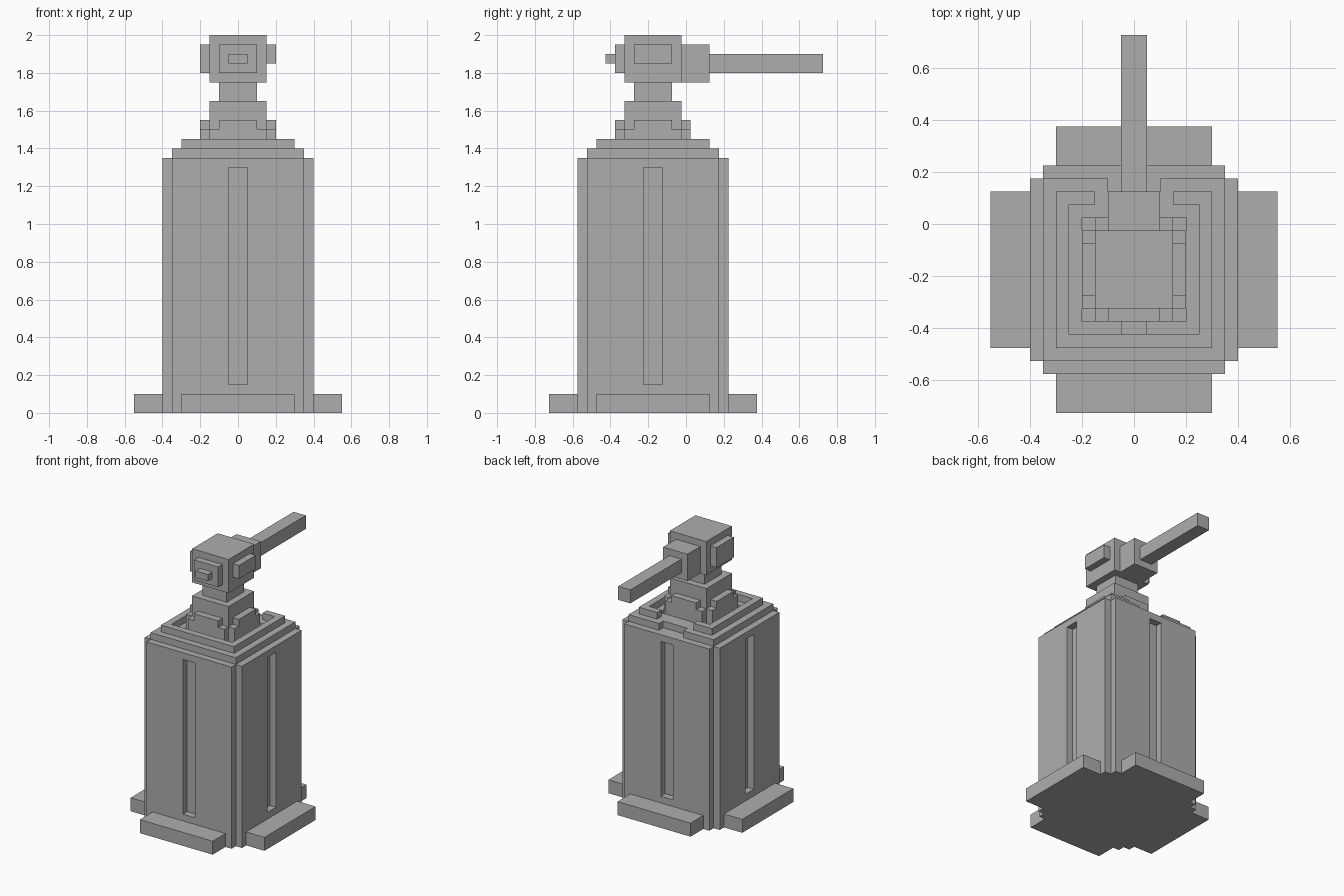
import bpy
import bmesh

cube = bpy.data.objects.get("Cube")
if cube:
    bpy.data.objects.remove(cube, do_unlink=True)

U = 0.05       # size of one block
CY = -0.175    # centre line of the can along y

grey = bpy.data.materials.new("plain_grey")
grey.use_nodes = True
grey.diffuse_color = (0.42, 0.42, 0.42, 1)
grey.node_tree.nodes["Principled BSDF"].inputs["Base Color"].default_value = grey.diffuse_color


def make(name, bm):
    bmesh.ops.recalc_face_normals(bm, faces=bm.faces)
    mesh = bpy.data.meshes.new(name)
    bm.to_mesh(mesh)
    bm.free()
    mesh.materials.append(grey)
    ob = bpy.data.objects.new(name, mesh)
    bpy.context.collection.objects.link(ob)
    return ob


def add_box(bm, x, y, z):
    """Add a box from (low, high) ranges in blocks, y measured from the can's centre."""
    verts = bmesh.ops.create_cube(bm, size=1)["verts"]
    for v in verts:
        v.co = (U * (x[0] if v.co.x < 0 else x[1]),
                CY + U * (y[0] if v.co.y < 0 else y[1]),
                U * (z[0] if v.co.z < 0 else z[1]))


def boxes(name, *parts):
    bm = bmesh.new()
    for part in parts:
        add_box(bm, *part)
    return make(name, bm)


def ring(name, outer, inner, gap, z):
    """Square rim, open across the middle of its back side."""
    return boxes(name,
                 ((-outer, outer), (-outer, -inner), z),
                 ((-outer, -inner), (-inner, inner), z),
                 ((inner, outer), (-inner, inner), z),
                 ((-outer, -gap), (inner, outer), z),
                 ((gap, outer), (inner, outer), z))


# Can body: square outline with notched corners
bm = bmesh.new()
corner = [(8, 7), (7, 7), (7, 8)]
outline = []
for turn in range(4):
    outline += corner
    corner = [(-y, x) for x, y in corner]
face = bm.faces.new([bm.verts.new((x * U, CY + y * U, 0)) for x, y in outline])
top = bmesh.ops.extrude_face_region(bm, geom=[face])["geom"]
for v in top:
    if isinstance(v, bmesh.types.BMVert):
        v.co.z = 27 * U
body = make("can_body", bm)

# Upright grooves cut into the four sides
for low, high in ((-9, -7), (7, 9)):
    for x, y in (((low, high), (-1, 1)), ((-1, 1), (low, high))):
        cutter = boxes("groove_cutter", (x, y, (3, 26)))
        cutter.hide_render = True
        mod = body.modifiers.new("groove", "BOOLEAN")
        mod.operation = "DIFFERENCE"
        mod.solver = "EXACT"
        mod.object = cutter
        bpy.context.view_layer.objects.active = body
        bpy.ops.object.modifier_apply(modifier=mod.name)
        bpy.data.objects.remove(cutter, do_unlink=True)

# Feet around the base
for name, s in (("left", 1), ("right", -1)):
    boxes(name + "_foot", (sorted((8 * s, 11 * s)), (-6, 6), (0, 2)))
for name, s in (("back", 1), ("front", -1)):
    boxes(name + "_foot", ((-6, 6), sorted((8 * s, 11 * s)), (0, 2)))

# Stepped shoulder, notched at the back
ring("shoulder_step", 7, 4, 2, (27, 28))
boxes("shoulder_back_filler", ((-2, 2), (4, 6), (27, 28)))
ring("top_rim", 6, 5, 3, (28, 29))

# Collar with stepped flanges, then the neck
boxes("collar", ((-3, 3), (-3, 3), (27, 33)))
for s in (-1, 1):
    side = sorted((3 * s, 4 * s))
    boxes("collar_side_flange", (side, (-3, 3), (27, 30)), (side, (-2, 2), (30, 31)))
    boxes("collar_end_flange", ((-3, 3), side, (27, 30)), ((-2, 2), side, (30, 31)))
boxes("neck", ((-2, 2), (-2, 2), (33, 35)))

# Head with nozzle, cheek plates and lever
boxes("head", ((-3, 3), (-3, 3), (35, 40)))
boxes("nozzle_plate", ((-2, 2), (-4, -3), (36, 39)))
boxes("nozzle", ((-1, 1), (-5, -4), (37, 38)))
boxes("left_cheek", ((3, 4), (-2, 2), (37, 39)))
boxes("right_cheek", ((-4, -3), (-2, 2), (36, 39)))
boxes("lever_mount", ((-2, 2), (3, 6), (35, 39)))
boxes("lever", ((-1, 1), (6, 18), (36, 38)))
